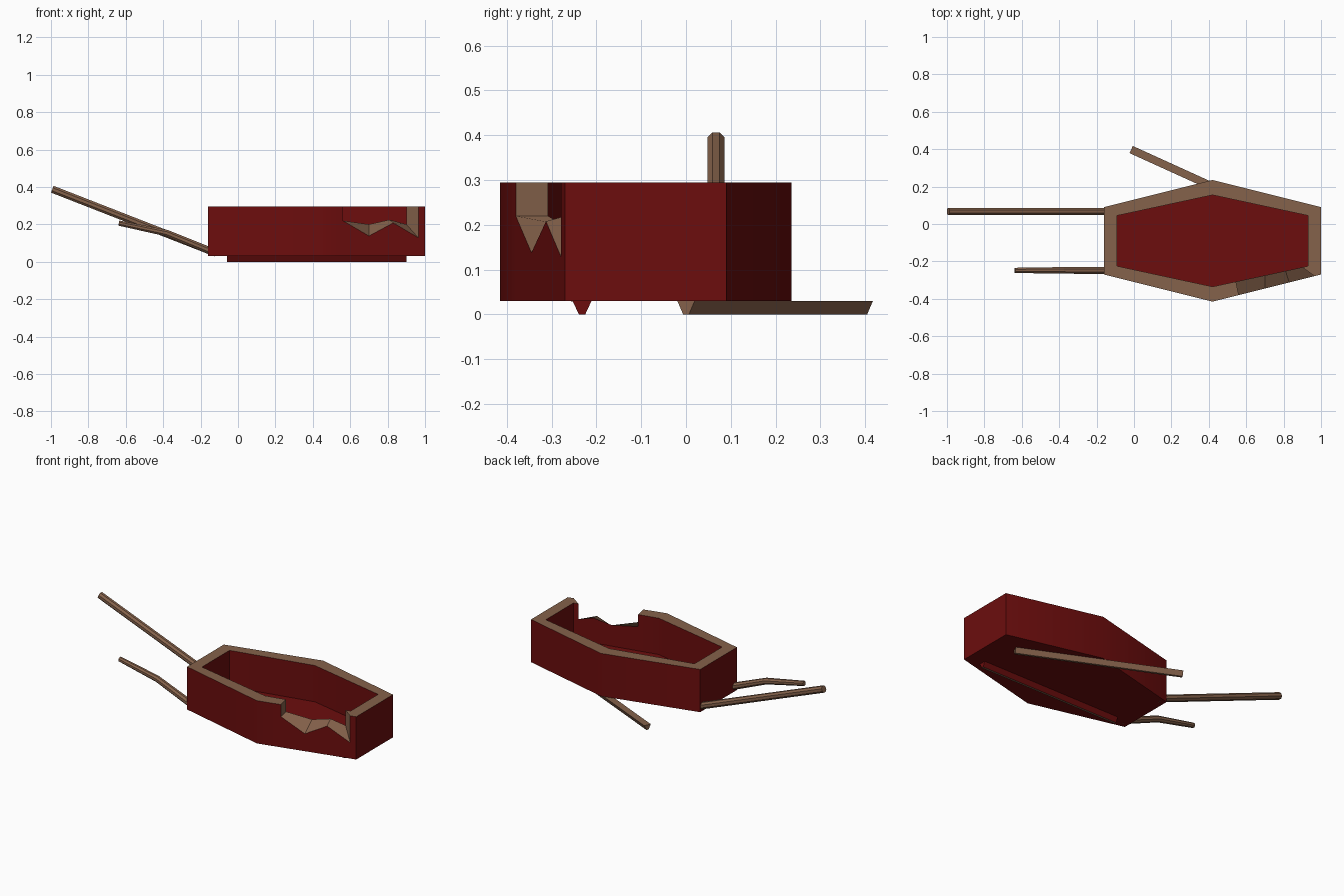
import bpy, bmesh, math
from mathutils import Vector, Matrix

if "Cube" in bpy.data.objects:
    bpy.data.objects.remove(bpy.data.objects["Cube"])


def material(name, rgb):
    m = bpy.data.materials.new(name)
    m.diffuse_color = (*rgb, 1)
    m.use_nodes = True
    m.node_tree.nodes["Principled BSDF"].inputs["Base Color"].default_value = m.diffuse_color
    return m


RED = material("dark red paint", (0.15, 0.004, 0.004))
WOOD = material("bare brown wood", (0.235, 0.122, 0.07))


def finish(bm, name, mats, smooth=False):
    me = bpy.data.meshes.new(name)
    bm.to_mesh(me)
    bm.free()
    for m in mats:
        me.materials.append(m)
    ob = bpy.data.objects.new(name, me)
    bpy.context.collection.objects.link(ob)
    if smooth:
        bpy.ops.object.select_all(action='DESELECT')
        ob.select_set(True)
        bpy.context.view_layer.objects.active = ob
        bpy.ops.object.shade_smooth_by_angle(angle=math.radians(30))
    return ob


# Tub: hexagonal wall ring, with a jagged break in the front right wall
BOTTOM, FLOOR, TOP = 0.03, 0.07, 0.295
MID = -0.09


def front_outer(x):
    return -0.415 + 0.25 * (x - 0.42)


def front_inner(x):
    return -0.335 + 0.2157 * (x - 0.42)


# rim columns: outer x, outer z, inner x, inner z
gap = [(0.56, TOP, 0.545, TOP), (0.56, 0.22, 0.545, 0.22), (0.70, 0.138, 0.70, 0.20),
       (0.83, 0.208, 0.81, 0.225), (0.965, 0.128, 0.90, 0.20), (0.965, TOP, 0.90, TOP)]
columns = [((-0.16, -0.27, TOP), (-0.09, -0.225, TOP)),
           ((0.42, -0.415, TOP), (0.42, -0.335, TOP))]
columns += [((ox, front_outer(ox), oz), (ix, front_inner(ix), iz)) for ox, oz, ix, iz in gap]
columns += [((1.0, -0.27, TOP), (0.93, -0.225, TOP)),
            ((1.0, 0.09, TOP), (0.93, 0.045, TOP)),
            ((0.42, 0.235, TOP), (0.42, 0.155, TOP)),
            ((-0.16, 0.09, TOP), (-0.09, 0.045, TOP))]

bm = bmesh.new()
rows, shared = [], {}


def vert(x, y, z):
    key = (round(x, 5), round(y, 5), round(z, 5))
    if key not in shared:
        shared[key] = bm.verts.new(key)
    return shared[key]


for o, i in columns:
    rows.append((vert(o[0], o[1], BOTTOM), vert(*o), vert(*i), vert(i[0], i[1], FLOOR)))
for a, b in zip(rows, rows[1:] + rows[:1]):
    if a[0] != b[0]:
        bm.faces.new((a[0], b[0], b[1], a[1]))       # outer wall
        bm.faces.new((a[2], b[2], b[3], a[3]))       # inner wall
    rim = bm.faces.new((a[1], b[1], b[2], a[2]))     # rim and broken edge
    rim.material_index = 1
bm.faces.new(list(dict.fromkeys(r[0] for r in reversed(rows))))
bm.faces.new(list(dict.fromkeys(r[3] for r in rows)))
finish(bm, "tub", (RED, WOOD), smooth=True)


# Handles: octagonal poles swept along a path in the xz plane
def pole(name, y, path, radii):
    bm = bmesh.new()
    pts = [Vector((x, y, z)) for x, z in path]
    rings = []
    for k, p in enumerate(pts):
        t = (pts[min(k + 1, len(pts) - 1)] - pts[max(k - 1, 0)]).normalized()
        side = Vector((0, 1, 0))
        up = t.cross(side)
        ring = []
        for s in range(8):
            a = math.radians(22.5 + 45 * s)
            ring.append(bm.verts.new(p + radii[k] * (side * math.cos(a) + up * math.sin(a))))
        rings.append(ring)
    for r, q in zip(rings, rings[1:]):
        for s in range(8):
            bm.faces.new((r[s], r[s - 1], q[s - 1], q[s]))
    bm.faces.new(rings[0])
    bm.faces.new(rings[-1][::-1])
    bmesh.ops.recalc_face_normals(bm, faces=bm.faces)
    finish(bm, name, (WOOD,))


pole("whole_handle", 0.067, [(-0.993, 0.388), (-0.12, 0.047)], [0.021, 0.021])
pole("broken_handle", -0.248, [(-0.637, 0.207), (-0.38, 0.153), (-0.12, 0.047)],
     [0.015, 0.019, 0.021])


# Runners: bars with a tapered cross-section; one fixed, one fallen off
def runner(name, start, end, side_mat):
    d = Vector(end) - Vector(start)
    place = Matrix.Translation((*start, 0)) @ Matrix.Rotation(math.atan2(d.y, d.x), 4, 'Z')
    bm = bmesh.new()
    ends = []
    for x, xb in ((0, 0), (d.length, d.length)):
        ends.append([bm.verts.new(place @ Vector((x, y, z))) for y, z in
                     ((-0.021, 0.03), (-0.007, 0), (0.007, 0), (0.021, 0.03))])
    a, b = ends
    for s in range(4):
        bm.faces.new((a[s], a[s - 1], b[s - 1], b[s]))
    bm.faces.new(a)
    bm.faces.new(b[::-1])
    bmesh.ops.recalc_face_normals(bm, faces=bm.faces)
    for f in bm.faces:
        f.material_index = 1 if f.normal.z < -0.9 else 0
    finish(bm, name, (side_mat, WOOD))


runner("fixed_runner", (-0.06, -0.232), (0.9, -0.232), RED)
runner("fallen_runner", (-0.015, 0.398), (0.86, 0.0), WOOD)
